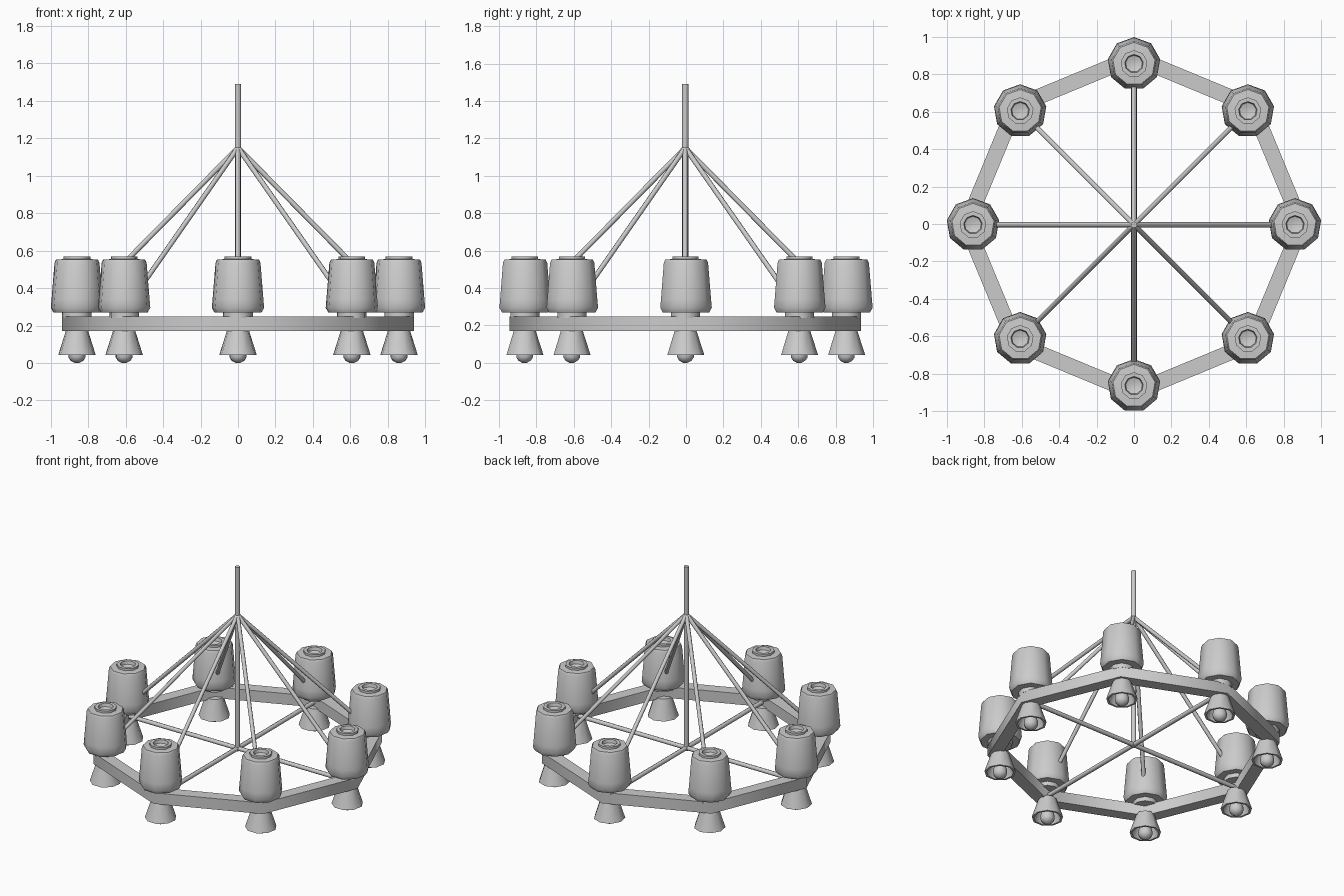
import bpy, math
from mathutils import Vector

if "Cube" in bpy.data.objects:
    bpy.data.objects.remove(bpy.data.objects["Cube"])

COUNT, SIDES = 8, 9
LAMP_R = 0.86
OFF = Vector((0, -0.004, 0))


def make(name, verts, faces, angle=50):
    me = bpy.data.meshes.new(name)
    me.from_pydata(verts, [], faces)
    me.update()
    ob = bpy.data.objects.new(name, me)
    bpy.context.collection.objects.link(ob)
    bpy.ops.object.select_all(action='DESELECT')
    ob.select_set(True)
    bpy.context.view_layer.objects.active = ob
    bpy.ops.object.mode_set(mode='EDIT')
    bpy.ops.mesh.select_all(action='SELECT')
    bpy.ops.mesh.normals_make_consistent(inside=False)
    bpy.ops.object.mode_set(mode='OBJECT')
    bpy.ops.object.shade_smooth_by_angle(angle=math.radians(angle))
    ob.location = OFF
    return ob


def lathe(name, profile, n=SIDES, closed=False):
    """Revolve (radius, z) points about z, first vertex on +y; cap the ends unless closed."""
    verts = [(r * math.sin(math.tau * i / n), r * math.cos(math.tau * i / n), z)
             for r, z in profile for i in range(n)]
    m = len(profile)
    faces = []
    for j in range(m if closed else m - 1):
        a, b = j * n, (j + 1) % m * n
        faces += [(a + i, a + (i + 1) % n, b + (i + 1) % n, b + i) for i in range(n)]
    if not closed:
        faces += [tuple(range(n)), tuple(range((m - 1) * n, m * n))]
    return make(name, verts, faces)


def rod(name, p, q, r, n=8):
    p, q = Vector(p), Vector(q)
    ob = lathe(name, [(r, 0), (r, (q - p).length)], n)
    ob.rotation_mode = 'QUATERNION'
    ob.rotation_quaternion = (q - p).to_track_quat('Z', 'Y')
    ob.location = p + OFF
    return ob


def around(ob):
    """Copies of one lamp part at every ring corner, keeping its orientation."""
    base = ob.name
    for k in range(COUNT):
        c = ob if k == 0 else ob.copy()
        if k:
            bpy.context.collection.objects.link(c)
        c.name = f"{base}_{k + 1}"
        a = math.tau * k / COUNT
        c.location = OFF + Vector((LAMP_R * math.cos(a), LAMP_R * math.sin(a), 0))


# Octagonal ring
lathe("ring", [(0.85, 0.17), (0.94, 0.17), (0.94, 0.248), (0.85, 0.248)], COUNT, closed=True)

# Upper shades with neck, cap and shallow recess in the top
around(lathe("shade", [
    (0.08, 0.24), (0.08, 0.27), (0.128, 0.27), (0.142, 0.295), (0.138, 0.34),
    (0.122, 0.535), (0.114, 0.552), (0.072, 0.555), (0.072, 0.57),
    (0.05, 0.57), (0.045, 0.548), (0.02, 0.54)]))

# Lower bell shades, open at the bottom
around(lathe("bell_shade", [
    (0.058, 0.18), (0.064, 0.16), (0.102, 0.042), (0.088, 0.042), (0.055, 0.14)]))

# Bulbs inside the bells
around(lathe("bulb", [
    (0.02, 0.145), (0.035, 0.09), (0.046, 0.055), (0.046, 0.03), (0.034, 0.012), (0.012, 0.0)]))

# Central stem
rod("stem", (0, 0, 0.19), (0, 0, 1.49), 0.017, 10)

# Sloping support rods to every lamp
for k in range(COUNT):
    a = math.tau * k / COUNT
    rod(f"support_rod_{k + 1}", (0, 0, 1.15),
        (0.75 * math.cos(a), 0.75 * math.sin(a), 0.39), 0.0135)

# Two horizontal cross bars
rod("cross_bar_x", (-0.87, 0, 0.205), (0.87, 0, 0.205), 0.015)
rod("cross_bar_y", (0, -0.87, 0.205), (0, 0.87, 0.205), 0.015)
